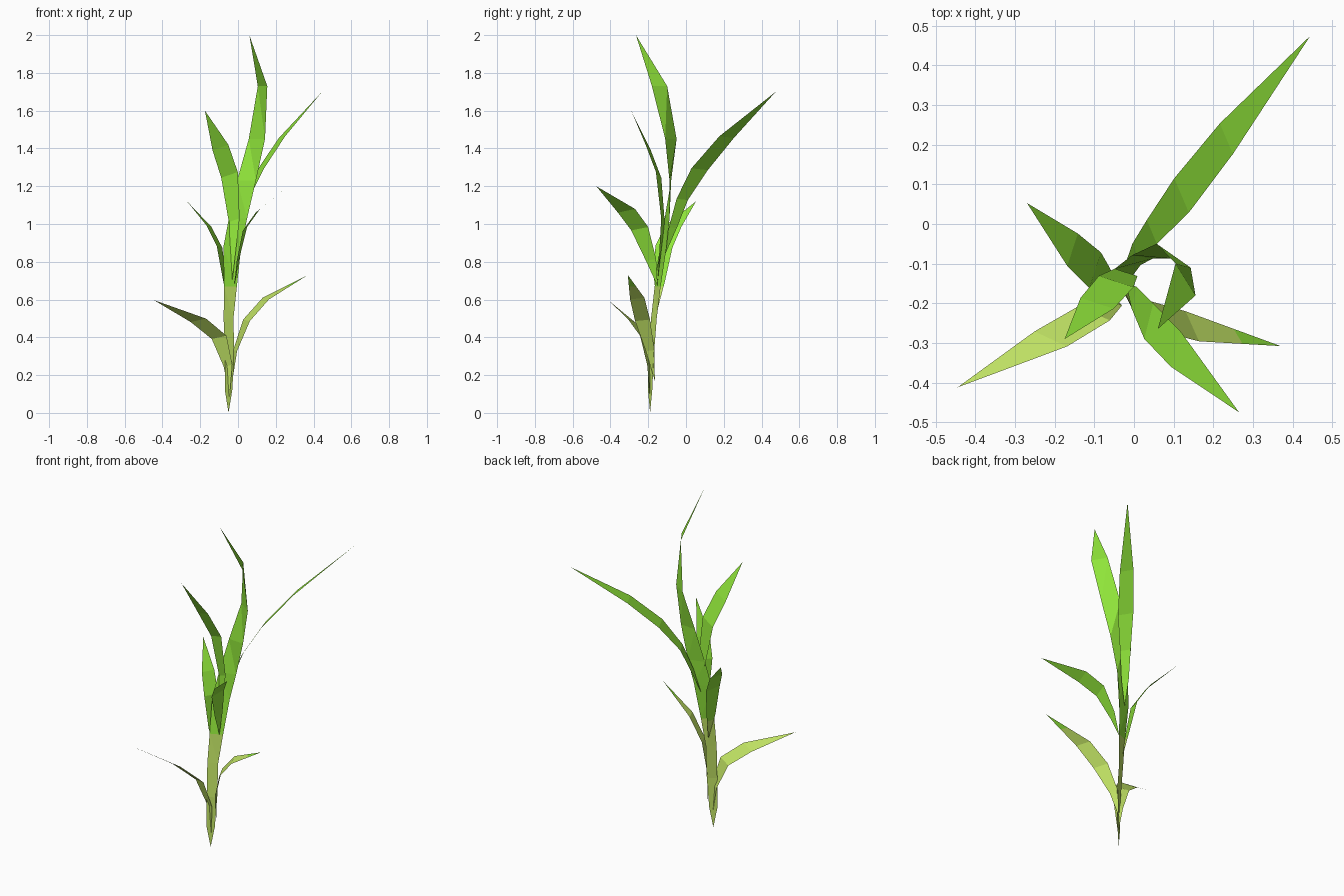
import bpy, bmesh, math
from mathutils import Vector


def material(name, rgb):
    m = bpy.data.materials.new(name)
    m.diffuse_color = (*rgb, 1)
    return m


GREEN = material("leaf_green", (0.285, 0.80, 0.043))
OLIVE = material("dry_olive", (0.54, 0.78, 0.13))
COLOUR_HEIGHT = 0.67


def ribbon(name, stations, angles, tilt=0.0):
    """Flat blade through (x, y, z, width) stations; angles turn the width around z."""
    if len(angles) == 1:
        angles = angles * len(stations)
    bm = bmesh.new()
    rows = []
    for (x, y, z, w), a in zip(stations, angles):
        c, a = Vector((x, y, z)), math.radians(a)
        side = Vector((math.cos(a), math.sin(a), tilt)) * w / 2
        if w == 0:
            rows.append([bm.verts.new(c)])
        else:
            rows.append([bm.verts.new(c - side), bm.verts.new(c + side)])
    for p, q in zip(rows, rows[1:]):
        bm.faces.new(p + q[::-1])
    # change of colour at one height across the whole plant
    bmesh.ops.bisect_plane(bm, geom=bm.verts[:] + bm.edges[:] + bm.faces[:],
                           plane_co=(0, 0, COLOUR_HEIGHT), plane_no=(0, 0, 1))
    bmesh.ops.triangulate(bm, faces=bm.faces[:])
    for f in bm.faces:
        f.material_index = int(f.calc_center_median().z < COLOUR_HEIGHT)
    me = bpy.data.meshes.new(name)
    bm.to_mesh(me)
    bm.free()
    me.materials.append(GREEN)
    me.materials.append(OLIVE)
    bpy.context.collection.objects.link(bpy.data.objects.new(name, me))


# Stalk that twists into the top leaf
ribbon("stalk_and_top_leaf", [
    (-0.05, -0.19, 0.0, 0), (-0.05, -0.19, 0.12, 0.045), (-0.045, -0.185, 0.3, 0.058),
    (-0.05, -0.17, 0.5, 0.06), (-0.04, -0.15, 0.67, 0.075), (-0.03, -0.12, 0.88, 0.10),
    (0.0, -0.10, 1.03, 0.10), (0.045, -0.083, 1.23, 0.10), (0.10, -0.08, 1.45, 0.105),
    (0.13, -0.14, 1.73, 0.095), (0.06, -0.265, 2.0, 0)],
    [30, 30, 30, 30, 25, 20, 15, -5, -35, -58, -58])

# Upper leaves
ribbon("upper_back_right_leaf", [
    (-0.025, -0.11, 0.84, 0), (0.005, -0.07, 0.98, 0.045), (0.045, -0.02, 1.13, 0.065),
    (0.12, 0.072, 1.29, 0.094), (0.233, 0.215, 1.46, 0.084), (0.445, 0.475, 1.70, 0)],
    [-67], 0.1)
ribbon("upper_front_left_leaf", [
    (-0.03, -0.15, 0.7, 0), (-0.02, -0.122, 1.02, 0.06), (-0.045, -0.145, 1.26, 0.092),
    (-0.093, -0.20, 1.405, 0.088), (-0.175, -0.29, 1.60, 0)], [-18], 0.33)

# Middle leaves
ribbon("middle_front_right_leaf", [
    (-0.02, -0.15, 0.67, 0), (0.0, -0.185, 0.81, 0.055), (0.037, -0.245, 0.975, 0.092),
    (0.105, -0.315, 1.07, 0.094), (0.265, -0.475, 1.20, 0)], [76], 0.2)
ribbon("middle_back_left_leaf", [
    (-0.045, -0.15, 0.55, 0), (-0.07, -0.14, 0.70, 0.06), (-0.098, -0.117, 0.88, 0.095),
    (-0.155, -0.065, 0.99, 0.086), (-0.27, 0.053, 1.12, 0)], [72], -0.1)

# Lower leaves
ribbon("lower_right_leaf", [
    (-0.03, -0.165, 0.17, 0), (-0.015, -0.19, 0.33, 0.05), (0.045, -0.23, 0.49, 0.086),
    (0.147, -0.258, 0.605, 0.083), (0.37, -0.308, 0.73, 0)], [-66], -0.1)
ribbon("lower_left_leaf", [
    (-0.045, -0.19, 0.08, 0), (-0.053, -0.195, 0.25, 0.05), (-0.10, -0.225, 0.40, 0.086),
    (-0.21, -0.29, 0.49, 0.09), (-0.445, -0.412, 0.597, 0)], [-25], 0.2)
